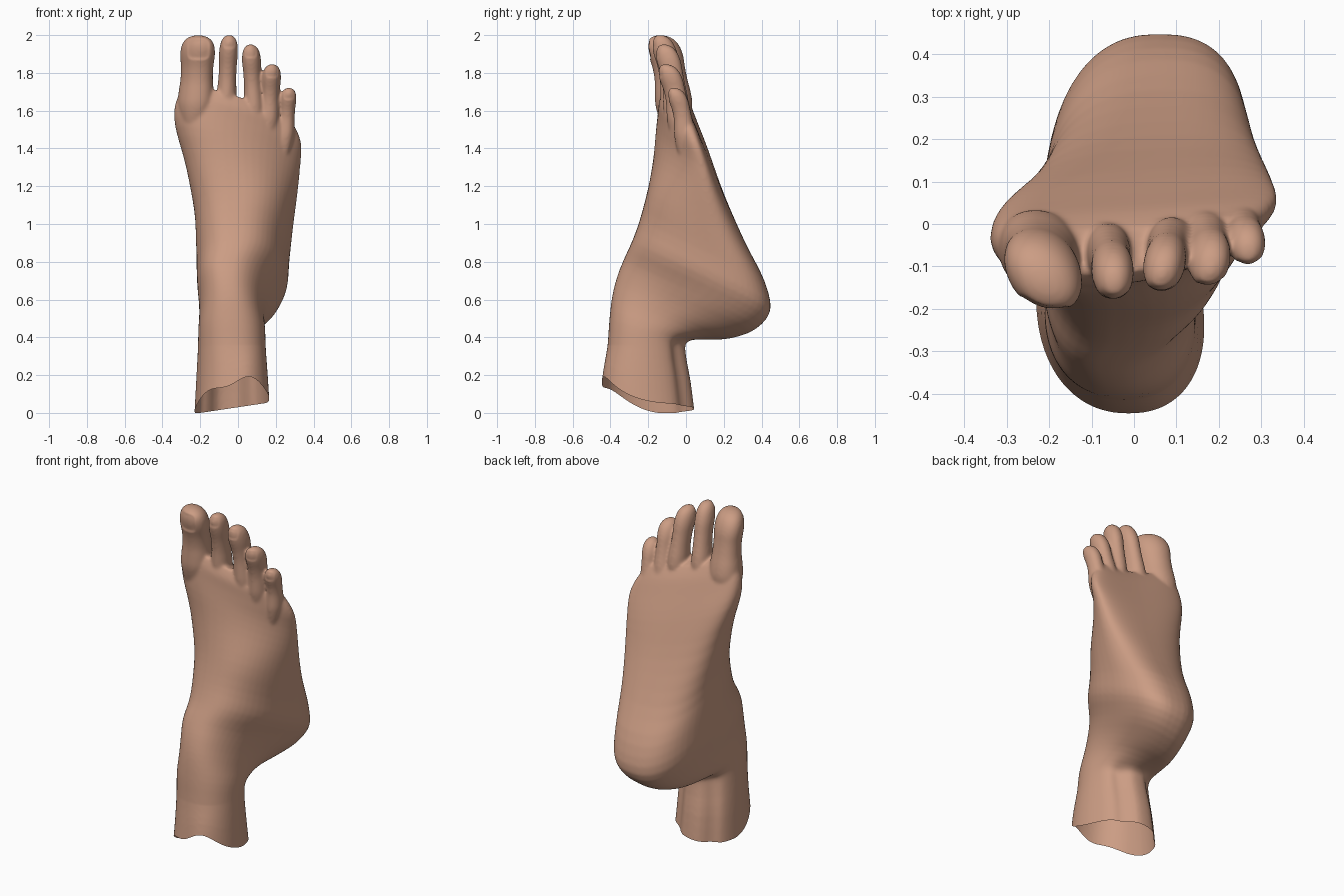
import bpy, bmesh
from math import cos, sin, pi, exp, copysign
from mathutils import Vector

cube = bpy.data.objects.get("Cube")
if cube:
    bpy.data.objects.remove(cube)

skin = bpy.data.materials.new("skin")
skin.use_nodes = True
skin.diffuse_color = (0.6, 0.335, 0.23, 1)
skin.node_tree.nodes["Principled BSDF"].inputs["Base Color"].default_value = (0.6, 0.335, 0.23, 1)

bm = bmesh.new()
SIDES = 48


def loft(rings):
    """Skin a closed tube through rings of points."""
    loops = [[bm.verts.new(p) for p in ring] for ring in rings]
    for a, b in zip(loops, loops[1:]):
        for i in range(SIDES):
            j = (i + 1) % SIDES
            bm.faces.new((a[i], a[j], b[j], b[i]))
    bm.faces.new(loops[0])
    bm.faces.new(loops[-1])


def unit_ring(power):
    for i in range(SIDES):
        a = 2 * pi * i / SIDES
        yield tuple(copysign(abs(f) ** (2 / power), f) for f in (cos(a), sin(a)))


def ramp(v, lo, hi):
    t = min(1, max(0, (v - lo) / (hi - lo)))
    return t * t * (3 - 2 * t)


def spline(rows, steps):
    """Catmull-Rom interpolation of parameter rows."""
    out = []
    for i in range(len(rows) - 1):
        quad = [rows[max(0, min(len(rows) - 1, i + k))] for k in (-1, 0, 1, 2)]
        for s in range(steps):
            t = s / steps
            out.append([b + 0.5 * t * (c - a + t * (2*a - 5*b + 4*c - d + t * (3*(b - c) + d - a)))
                        for a, b, c, d in zip(*quad)])
    return out + [rows[-1]]


# Leg, heel and sole: front y, front z, back y, back z, centre x, half width, back shift
sections = [
    (-.45, -.06, .05, -.06, -.033, .2, -.02),
    (-.435, .15, .025, .15, -.033, .189, -.02),
    (-.415, .36, .0, .3, -.033, .18, -.01),
    (-.405, .5, .005, .375, -.033, .177, .0),
    (-.39, .62, .1, .395, -.033, .172, .01),
    (-.365, .72, .24, .4, -.022, .18, .03),
    (-.33, .81, .37, .44, -.002, .202, .05),
    (-.285, .91, .447, .54, .02, .232, .04),
    (-.245, 1.02, .415, .7, .025, .24, .04),
    (-.205, 1.17, .315, .9, .03, .255, .04),
    (-.17, 1.33, .205, 1.15, .02, .29, .04),
    (-.15, 1.46, .125, 1.36, .0, .328, .03),
    (-.14, 1.55, .07, 1.49, .0, .335, .02),
    (-.135, 1.62, .03, 1.58, -.005, .305, 0),
    (-.115, 1.675, -.01, 1.64, -.02, .25, 0),
]
rings = []
for yf, zf, yb, zb, cx, hw, shift in spline(sections, 3):
    ring = []
    fore = ramp(zf, 1.1, 1.5)
    leg = 1 - ramp(zf, .45, .64)
    heel = ramp(zf, .6, .85) * (1 - fore)
    tilt = ramp(zf, .5, .72) * (1 - ramp(zf, .75, 1))
    for u, v in unit_ring(2.25 + .25 * heel):
        x = cx + hw * u * (1 - .08 * leg * max(0, v)) + shift * v
        t = (v + 1) / 2
        y = yf + (yb - yf) * t + fore * ((.14 - .08 * t) * x + .045 * u * u)
        # hollows on both sides of the heel tendon
        y -= .035 * leg * max(0, v) * exp(-((abs(u) - .62) / .2) ** 2)
        ring.append((x, y, zf + (zb - zf) * t + (.22 * tilt * t - .28 * fore) * x))
    rings.append(ring)
loft(rings)

# Toes: base point, tip point, half width, half depth, slant of the section
toes = [
    ((-.23, -.05, 1.47), (-.21, -.125, 2.0), .089, .092, -.3),
    ((-.07, -.05, 1.48), (-.046, -.125, 2.002), .05, .064, 0),
    ((.094, -.04, 1.46), (.067, -.105, 1.952), .05, .064, .12),
    ((.16, -.02, 1.42), (.181, -.095, 1.847), .05, .062, .12),
    ((.243, .0, 1.36), (.27, -.052, 1.722), .044, .052, 0),
]
outline = [(0, .5), (.15, .85), (.3, 1.06), (.42, 1.04), (.55, .95), (.68, .94), (.8, 1),
           (.89, .94), (.95, .76), (.985, .46), (1, .08)]
for base, tip, rx, ry, slant in toes:
    base, tip = Vector(base), Vector(tip)
    rings = []
    for t, r in spline(outline, 3):
        c = base.lerp(tip, t)
        c.y += .025 * sin(pi * t) - .012
        rings.append([c + Vector((r * (rx * u + slant * t * ry * v), ry * r * v, 0))
                      for u, v in unit_ring(2.1)])
    loft(rings)

bmesh.ops.recalc_face_normals(bm, faces=bm.faces[:])
mesh = bpy.data.meshes.new("foot")
bm.to_mesh(mesh)
bm.free()
foot = bpy.data.objects.new("foot", mesh)
bpy.context.collection.objects.link(foot)
bpy.context.view_layer.objects.active = foot
foot.select_set(True)

# Merge the parts into one soft skin
remesh = foot.modifiers.new("merge", 'REMESH')
remesh.mode = 'VOXEL'
remesh.voxel_size = .0075
smooth = foot.modifiers.new("soften", 'SMOOTH')
smooth.factor = .5
smooth.iterations = 14
for name in ("merge", "soften"):
    bpy.ops.object.modifier_apply(modifier=name)

bm = bmesh.new()
bm.from_mesh(foot.data)

# Open leg end with an uneven, wavy rim
bmesh.ops.bisect_plane(bm, geom=bm.verts[:] + bm.edges[:] + bm.faces[:],
                       plane_co=(0, 0, 0), plane_no=(0, 0, -1), clear_outer=True)
for v in bm.verts:
    if v.co.z < .36:
        front = max(0, -v.co.y - .1)
        rim = max(0, .03 + .15 * v.co.x + 1.2 * front ** 2 - .06 * front * cos(24 * (v.co.x + .06)))
        v.co.z = rim + v.co.z * (.36 - rim) / .36

# Shallow nail beds on the toe fronts
bm.normal_update()
for base, tip, rx, ry, slant in toes:
    for v in bm.verts:
        dx, dz = (v.co.x - tip[0]) / (rx * .7), (v.co.z - tip[2] + rx * .85) / (rx * .65)
        d = dx ** 4 + dz ** 4
        if d < 1 and v.normal.y < -.2:
            v.co.y += .08 * rx * ramp(1 - d, 0, .9)

bm.to_mesh(foot.data)
bm.free()

foot.data.materials.clear()
foot.data.materials.append(skin)
bpy.ops.object.shade_smooth()
